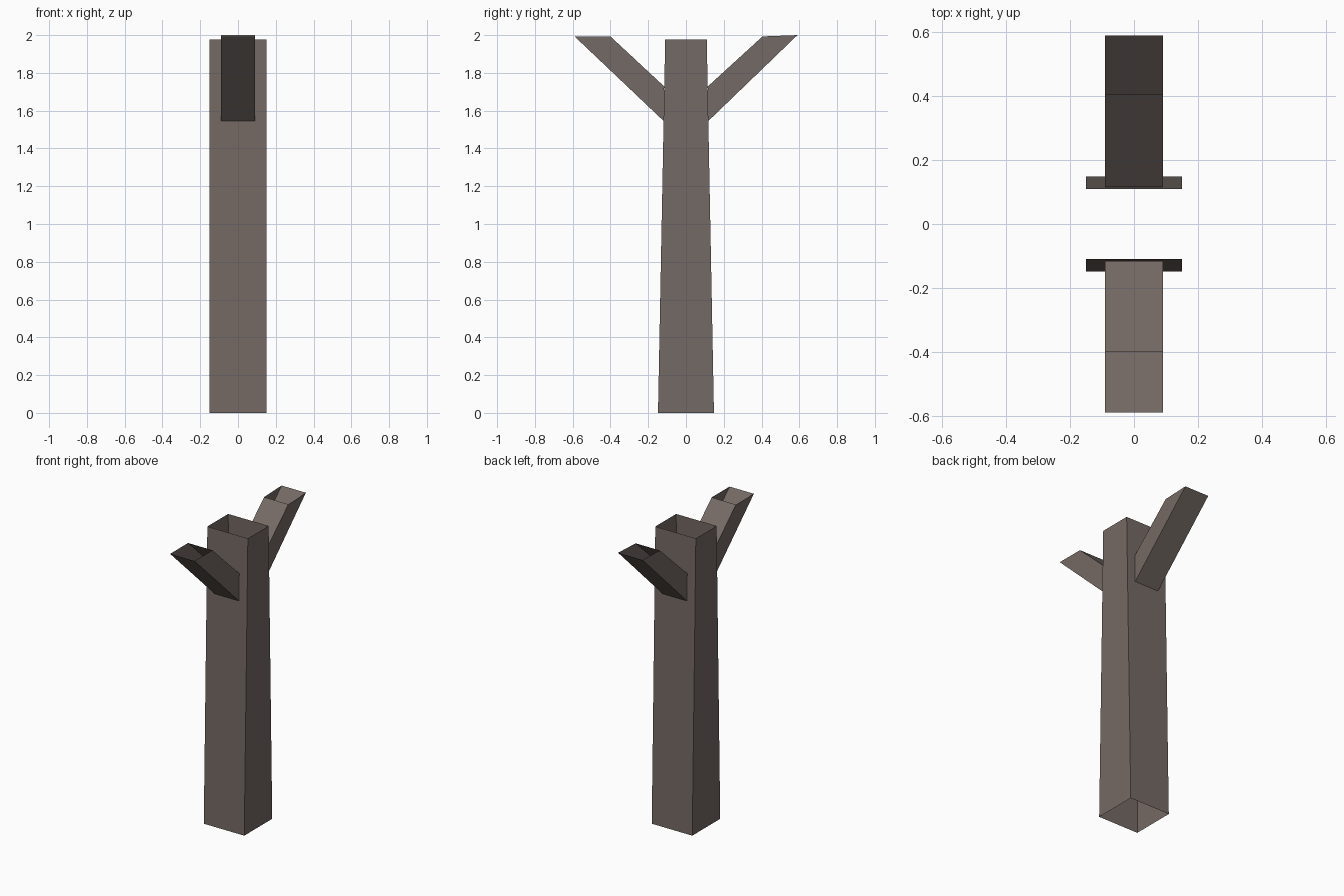
import bpy

if "Cube" in bpy.data.objects:
    bpy.data.objects.remove(bpy.data.objects["Cube"])

bark = bpy.data.materials.new("grey brown bark")
bark.diffuse_color = (0.175, 0.142, 0.128, 1)
bark.use_nodes = True
bark.node_tree.nodes["Principled BSDF"].inputs["Base Color"].default_value = bark.diffuse_color


def tube(name, start, end):
    """Open four-sided tube joining two quad rings."""
    faces = [(i, (i + 1) % 4, (i + 1) % 4 + 4, i + 4) for i in range(4)]
    mesh = bpy.data.meshes.new(name)
    mesh.from_pydata(start + end, [], faces)
    mesh.materials.append(bark)
    mesh.update()
    obj = bpy.data.objects.new(name, mesh)
    bpy.context.collection.objects.link(obj)
    return obj


def trunk_ring(hx, hy, z):
    return [(-hx, -hy, z), (hx, -hy, z), (hx, hy, z), (-hx, hy, z)]


def branch_ring(hx, low, high):
    # low and high are (y, z) of the underside and upper edge
    return [(-hx, *low), (-hx, *high), (hx, *high), (hx, *low)]


# trunk: hollow, tapering front to back only
tube("trunk", trunk_ring(0.15, 0.148, 0), trunk_ring(0.15, 0.11, 1.977))

# branches: hollow, cut level at the tips and flush with the trunk
tube("back_branch",
     branch_ring(0.09, (0.590, 2.0), (0.405, 1.993)),
     branch_ring(0.09, (0.118, 1.545), (0.115, 1.728)))
tube("front_branch",
     branch_ring(0.09, (-0.118, 1.545), (-0.115, 1.728)),
     branch_ring(0.09, (-0.590, 1.993), (-0.400, 1.993)))
